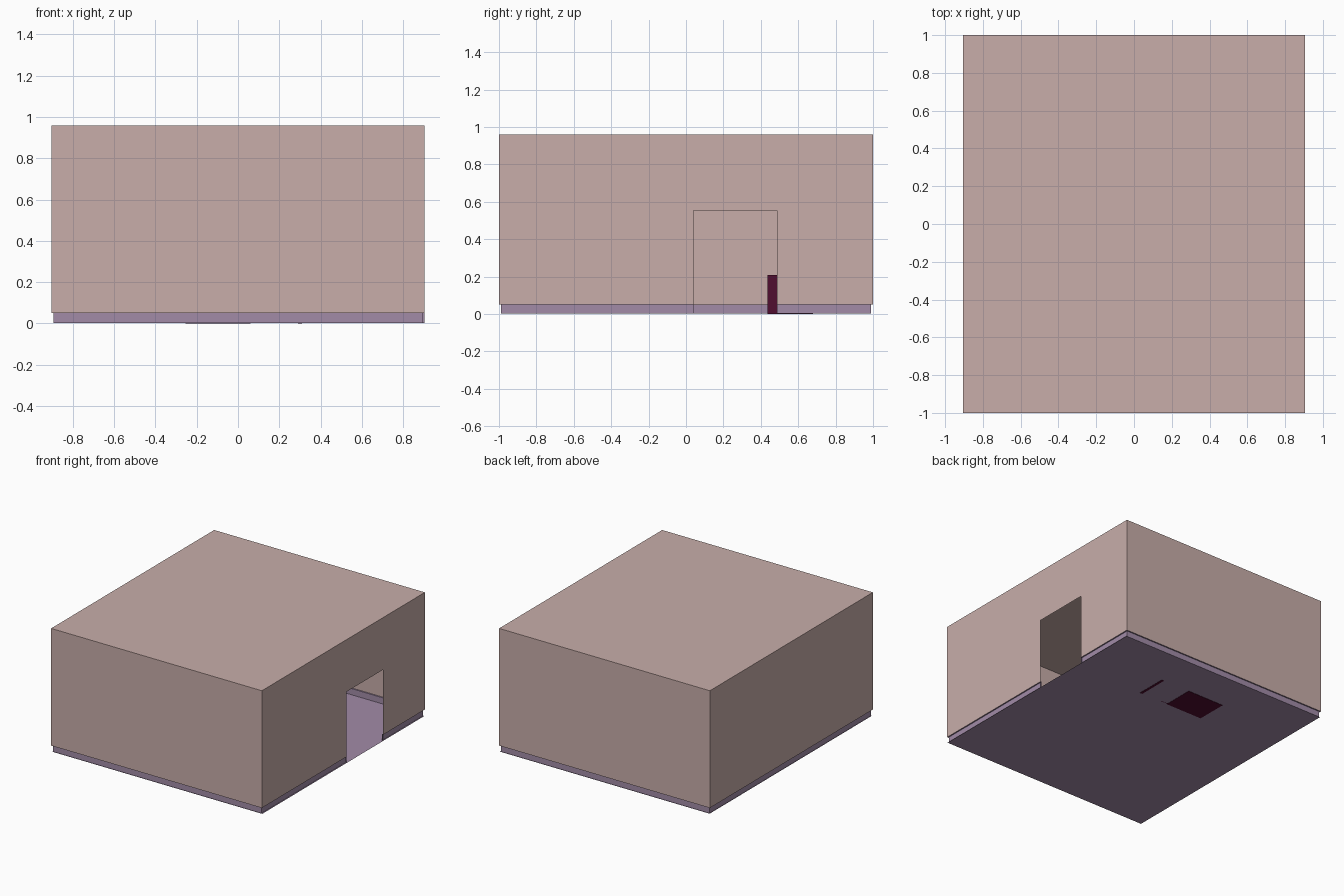
import bpy, bmesh

if "Cube" in bpy.data.objects:
    bpy.data.objects.remove(bpy.data.objects["Cube"])

def material(name, rgb):
    m = bpy.data.materials.new(name)
    m.diffuse_color = (*rgb, 1)
    m.use_nodes = True
    m.node_tree.nodes["Principled BSDF"].inputs["Base Color"].default_value = m.diffuse_color
    return m

PINK = material("dusty_pink", (0.58, 0.42, 0.40))
PURPLE = material("soft_purple", (0.36, 0.26, 0.39))
MAROON = material("dark_maroon", (0.08, 0.004, 0.03))

def finish(name, bm, mat):
    me = bpy.data.meshes.new(name)
    bm.to_mesh(me)
    bm.free()
    me.materials.append(mat)
    ob = bpy.data.objects.new(name, me)
    bpy.context.collection.objects.link(ob)
    return ob

def sheets(name, polys, mat):
    """Thin room surfaces made from a few polygons."""
    bm = bmesh.new()
    for p in polys:
        bm.faces.new([bm.verts.new(v) for v in p])
    bmesh.ops.remove_doubles(bm, verts=bm.verts, dist=1e-5)
    bmesh.ops.recalc_face_normals(bm, faces=bm.faces)
    return finish(name, bm, mat)

def box(name, lo, hi, mat):
    bm = bmesh.new()
    bmesh.ops.create_cube(bm, size=1)
    for v in bm.verts:
        v.co = [(a + b) / 2 + c * (b - a) for a, b, c in zip(lo, hi, v.co)]
    return finish(name, bm, mat)

X, Y, TOP, SKIRT, IN, FLOOR = 0.905, 1.0, 0.96, 0.05, 0.01, 0.002
D0, D1, DOOR_TOP = 0.04, 0.487, 0.555

def upright(a, b, z0, z1):
    return [(*a, z0), (*b, z0), (*b, z1), (*a, z1)]

# Walls and ceiling, with a doorway cut from the right wall
walls = [upright((-X, -Y), (X, -Y), SKIRT, TOP),
         upright((X, Y), (-X, Y), SKIRT, TOP),
         upright((-X, Y), (-X, -Y), SKIRT, TOP),
         [(X, y, z) for y, z in ((-Y, SKIRT), (D0, SKIRT), (D0, DOOR_TOP), (D1, DOOR_TOP),
                                 (D1, SKIRT), (Y, SKIRT), (Y, TOP), (-Y, TOP))],
         [(-X, -Y, TOP), (X, -Y, TOP), (X, Y, TOP), (-X, Y, TOP)]]
sheets("walls_and_ceiling", walls, PINK)

# Skirting set inside the walls, with a ledge, returning to the wall at the door
inner = [(X - IN, D1), (X - IN, Y - IN), (-X + IN, Y - IN),
         (-X + IN, -Y + IN), (X - IN, -Y + IN), (X - IN, D0)]
outer = [(X, D1), (X, Y), (-X, Y), (-X, -Y), (X, -Y), (X, D0)]
skirt = []
for i in range(5):
    skirt.append(upright(inner[i], inner[i + 1], FLOOR, SKIRT))
    skirt.append([(*p, SKIRT) for p in (inner[i], inner[i + 1], outer[i + 1], outer[i])])
for i in (0, 5):
    skirt.append(upright(inner[i], outer[i], FLOOR, SKIRT))
sheets("skirting", skirt, PURPLE)

# Floor
sheets("floor", [[(x, y, FLOOR) for x, y in ((-X + .005, -Y + .005), (X, -Y + .005),
                                             (X, Y - .005), (-X + .005, Y - .005))]], PURPLE)

# Desk: top, drawer pedestal, end panel and front panel
box("desk_top", (-0.255, 0.437, 0.19), (0.31, 0.68, 0.21), MAROON)
box("desk_pedestal", (-0.255, 0.437, 0), (0.06, 0.68, 0.19), MAROON)
box("desk_end_panel", (0.29, 0.437, 0), (0.31, 0.68, 0.19), MAROON)
box("desk_front_panel", (0.06, 0.44, FLOOR), (0.29, 0.455, 0.19), MAROON)
